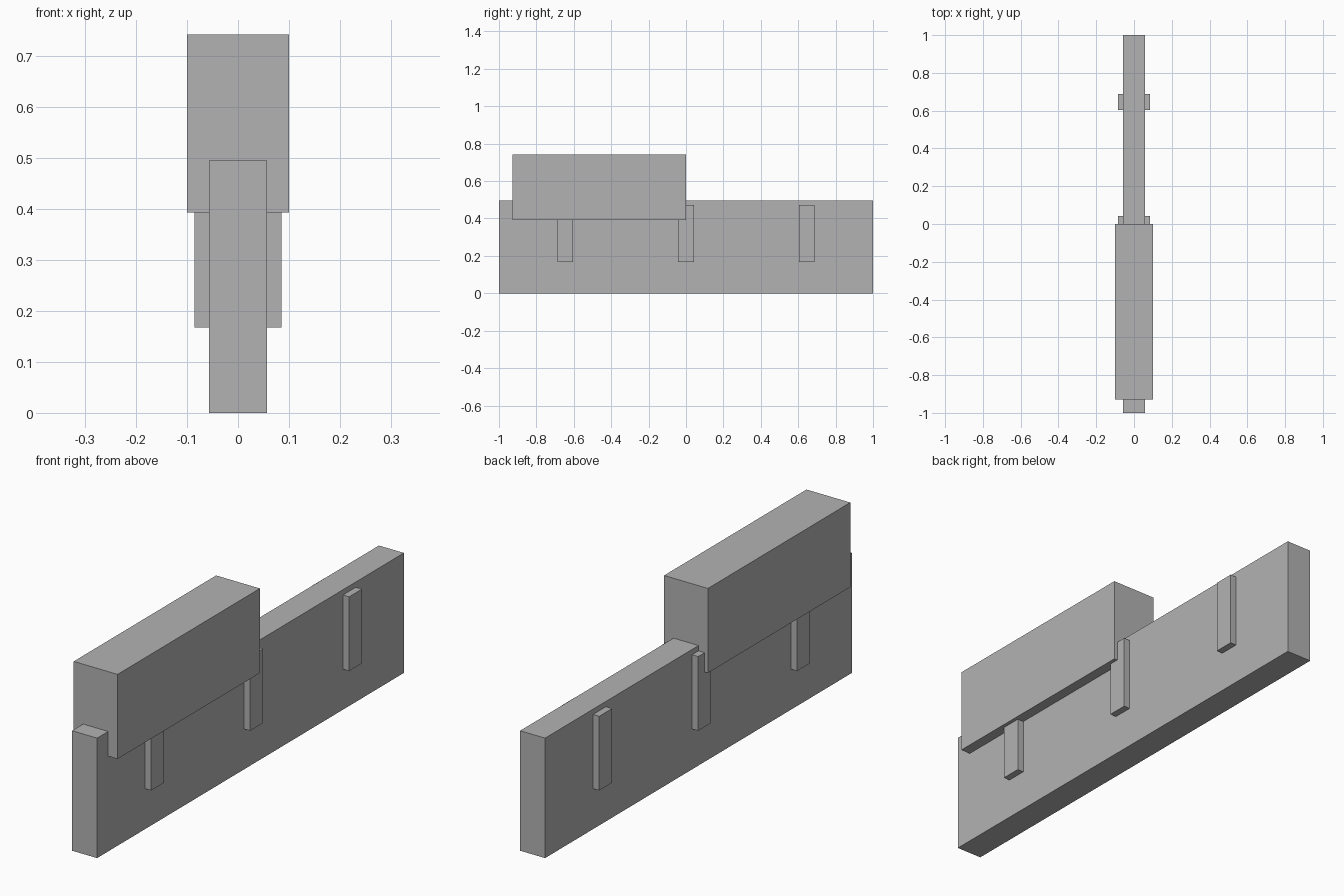
import bpy

default = bpy.data.objects.get("Cube")
if default:
    bpy.data.objects.remove(default, do_unlink=True)

# Single plain grey
GREY = (0.45, 0.45, 0.45, 1.0)
grey = bpy.data.materials.new("plain grey")
grey.use_nodes = True
grey.diffuse_color = GREY
grey.node_tree.nodes["Principled BSDF"].inputs["Base Color"].default_value = GREY


def box(name, low, high):
    """Axis-aligned box between two opposite corners."""
    centre = [(a + b) / 2 for a, b in zip(low, high)]
    bpy.ops.mesh.primitive_cube_add(size=1, location=centre)
    part = bpy.context.object
    part.name = name
    part.scale = [b - a for a, b in zip(low, high)]
    bpy.ops.object.transform_apply(location=False, rotation=False, scale=True)
    part.data.materials.append(grey)
    return part


# Long upright wall
box("wall", (-0.057, -1, 0), (0.057, 1, 0.495))

# Wider block straddling the front half of the wall
box("top_block", (-0.1, -0.928, 0.393), (0.1, 0, 0.742))

# Cross ribs passing through the wall and showing on both sides
for label, y in (("front", -0.645), ("middle", 0), ("back", 0.645)):
    box(label + "_rib", (-0.085, y - 0.042, 0.167), (0.085, y + 0.042, 0.473))
